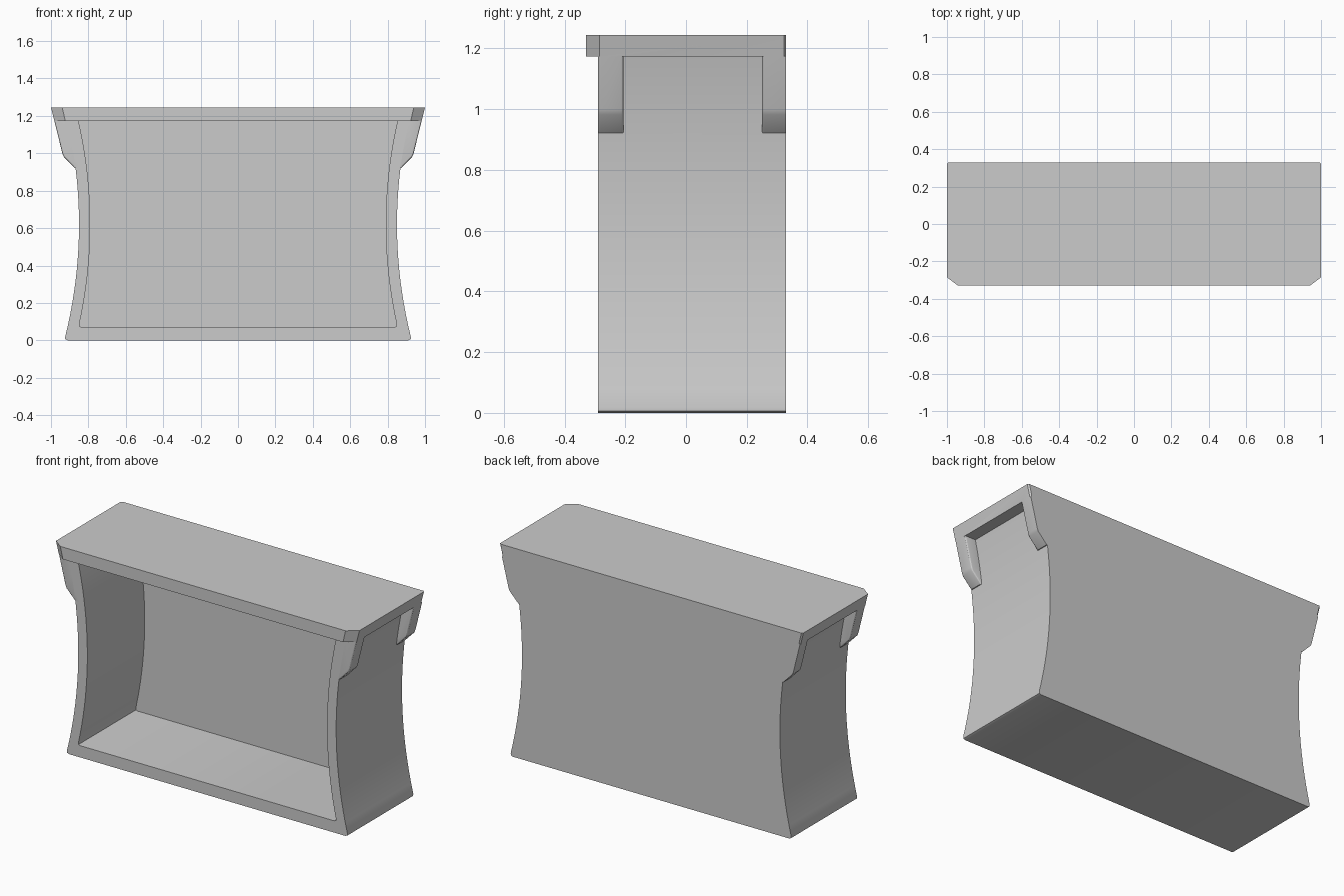
import bpy, bmesh

if "Cube" in bpy.data.objects:
    bpy.data.objects.remove(bpy.data.objects["Cube"])

LID_BOTTOM, LID_TOP = 1.173, 1.245
BACK = 0.33


def finish(bm, name):
    bmesh.ops.recalc_face_normals(bm, faces=bm.faces)
    me = bpy.data.meshes.new(name)
    bm.to_mesh(me)
    bm.free()
    ob = bpy.data.objects.new(name, me)
    bpy.context.collection.objects.link(ob)
    return ob


def prism(name, outline, y0, y1, round_at=()):
    """Extrude an XZ outline along y; round the rim at the given y positions."""
    bm = bmesh.new()
    face = bm.faces.new([bm.verts.new((x, y0, z)) for x, z in outline])
    ext = bmesh.ops.extrude_face_region(bm, geom=[face])["geom"]
    for v in ext:
        if isinstance(v, bmesh.types.BMVert):
            v.co.y = y1
    if round_at:
        # only the exposed rim, not the part buried in the wall
        rim = [e for e in bm.edges
               if any(all(abs(v.co.y - y) < 1e-5 for v in e.verts) for y in round_at)
               and min(abs(v.co.x) for v in e.verts) > 0.865
               and min(v.co.z for v in e.verts) < LID_BOTTOM - 0.01]
        bmesh.ops.bevel(bm, geom=rim, offset=0.01, segments=3, profile=0.5,
                        affect='EDGES')
    return finish(bm, name)


def waisted(waist, z0, z1, r, n=20):
    """Symmetric outline with inward curved sides and rounded bottom corners."""
    def width(z):
        return waist + 0.205 * (z - 0.62) ** 2
    w0 = width(z0)
    right = [(w0 - r, z0), (w0 - 0.3 * r, z0 + 0.3 * r)]
    for i in range(n + 1):
        z = z0 + r + (z1 - z0 - r) * i / n
        right.append((width(z), z))
    return right + [(-x, z) for x, z in reversed(right)]


def boolean(target, tool, mode):
    mod = target.modifiers.new(mode, 'BOOLEAN')
    mod.operation, mod.object, mod.solver = mode, tool, 'EXACT'
    bpy.context.view_layer.objects.active = target
    bpy.ops.object.modifier_apply(modifier=mod.name)
    bpy.data.objects.remove(tool)


# Main shell with waisted sides
box = prism("open_box", waisted(0.85, 0.0, 1.2, 0.018), -0.29, BACK)

# Lid slab: plan outline with clipped front corners, tapering downwards
plan = [(0.94, -0.33), (1.0, -0.285), (1.0, 0.322), (0.992, BACK)]
plan += [(-x, y) for x, y in reversed(plan)]
bm = bmesh.new()
top = bm.faces.new([bm.verts.new((x, y, LID_TOP)) for x, y in plan])
for v in bmesh.ops.extrude_face_region(bm, geom=[top])["geom"]:
    if isinstance(v, bmesh.types.BMVert):
        v.co.z = LID_BOTTOM
        v.co.x *= 0.982
boolean(box, finish(bm, "lid"), 'UNION')

# Four corner brackets hanging below the lid
bracket = [(0.84, 0.922), (0.874, 0.922), (0.932, 0.982), (0.939, 1.0),
           (0.982, LID_BOTTOM), (0.96, 1.2), (0.88, 1.2)]
for side in (1, -1):
    outline = [(side * x, z) for x, z in bracket]
    for y0, y1, rims in ((-0.29, -0.205, (-0.29, -0.205)), (0.25, BACK, (0.25,))):
        boolean(box, prism("bracket", outline, y0, y1, rims), 'UNION')

# Hollow interior, open at the front
boolean(box, prism("cavity", waisted(0.79, 0.07, LID_BOTTOM, 0.015), -0.5, 0.25),
        'DIFFERENCE')

# Smooth the curved sides, keep the edges sharp
bpy.ops.object.select_all(action='DESELECT')
box.select_set(True)
bpy.context.view_layer.objects.active = box
bpy.ops.object.shade_smooth_by_angle(angle=0.5)
